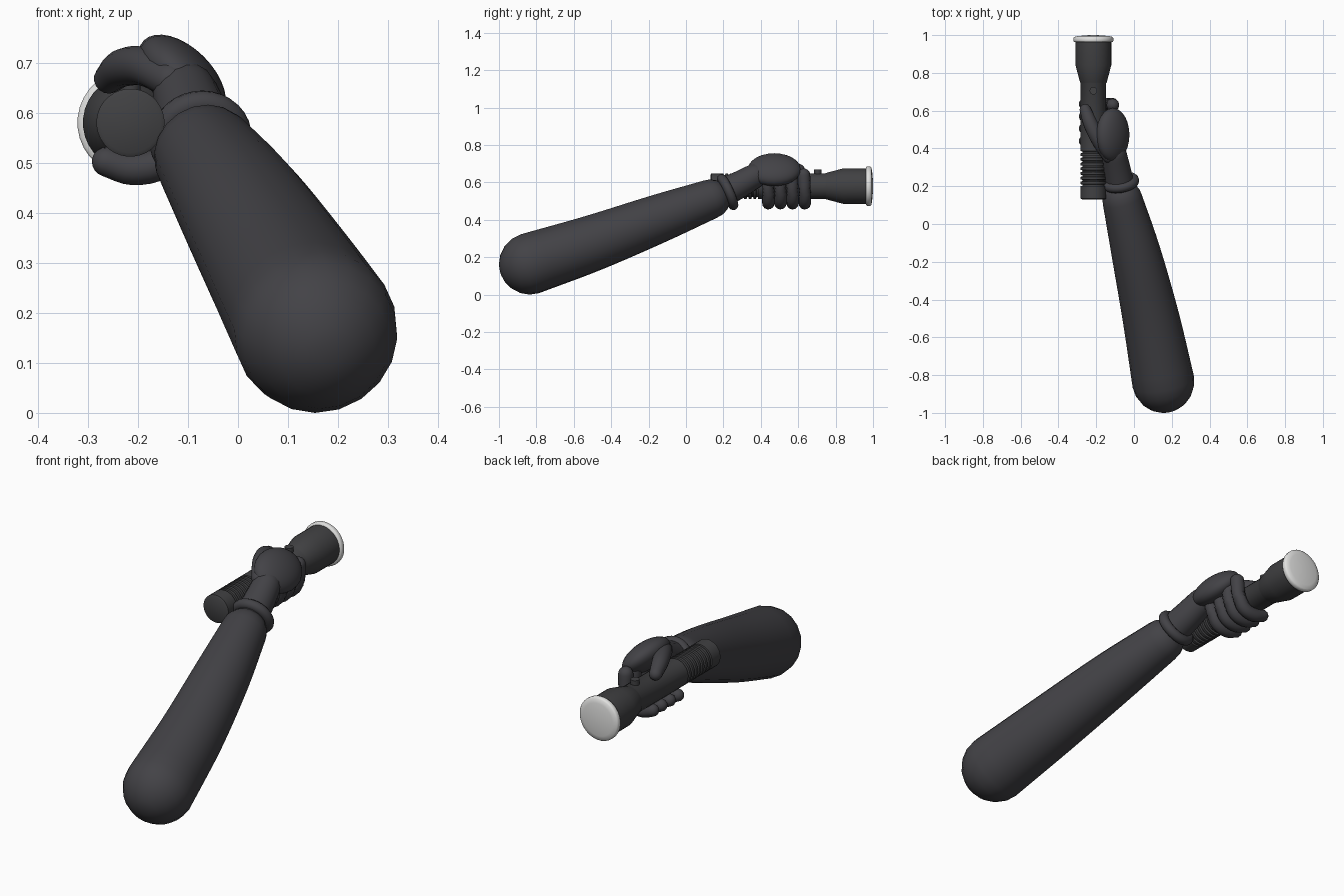
import bpy, math
from mathutils import Vector, Matrix

if "Cube" in bpy.data.objects:
    bpy.data.objects.remove(bpy.data.objects["Cube"], do_unlink=True)


def material(name, colour, rough):
    m = bpy.data.materials.new(name)
    m.use_nodes = True
    m.diffuse_color = colour
    b = m.node_tree.nodes["Principled BSDF"]
    b.inputs["Base Color"].default_value = colour
    b.inputs["Roughness"].default_value = rough
    return m


glove = material("charcoal glove", (0.056, 0.055, 0.062, 1), 0.7)
casing = material("dark grey casing", (0.052, 0.052, 0.055, 1), 0.6)
white = material("pale lens", (0.75, 0.75, 0.74, 1), 0.4)


def finish(ob, name, mat, angle=60):
    ob.name = name
    ob.data.materials.append(mat)
    bpy.ops.object.select_all(action="DESELECT")
    ob.select_set(True)
    bpy.context.view_layer.objects.active = ob
    bpy.ops.object.shade_smooth_by_angle(angle=math.radians(angle))
    return ob


def loft(name, rings, mat, sides, angle=60):
    """Skin circles given as (centre, radius, direction), closing both ends."""
    verts, faces = [], []
    for centre, radius, direction in rings:
        d = direction.normalized()
        side = d.cross(Vector((0.3, 0.1, 1))).normalized()
        up = side.cross(d)
        for i in range(sides):
            a = math.tau * i / sides
            verts.append(centre + radius * (math.cos(a) * side + math.sin(a) * up))
    for r in range(len(rings) - 1):
        for i in range(sides):
            j = (i + 1) % sides
            faces.append((r * sides + i, r * sides + j,
                          (r + 1) * sides + j, (r + 1) * sides + i))
    faces.append(tuple(reversed(range(sides))))
    faces.append(tuple(range(len(verts) - sides, len(verts))))
    mesh = bpy.data.meshes.new(name)
    mesh.from_pydata(verts, [], faces)
    ob = bpy.data.objects.new(name, mesh)
    bpy.context.collection.objects.link(ob)
    return finish(ob, name, mat, angle)


def limb(name, path, mat, sides=16, steps=5):
    """Round-ended tube through (x, y, z, radius) points."""
    p = [Vector(q) for q in path]
    p = [2 * p[0] - p[1]] + p + [2 * p[-1] - p[-2]]
    line = []
    for a, b, c, d in zip(p, p[1:], p[2:], p[3:]):
        for s in range(steps):
            t = s / steps
            line.append(0.5 * (2 * b + (c - a) * t + (2 * a - 5 * b + 4 * c - d) * t * t
                               + (3 * b - a - 3 * c + d) * t ** 3))
    line.append(p[-2])
    pos, rad = [q.to_3d() for q in line], [q[3] for q in line]
    last = len(pos) - 1
    rings = [(pos[i], rad[i], pos[min(i + 1, last)] - pos[max(i - 1, 0)])
             for i in range(last + 1)]
    d0, d1 = rings[0][2].normalized(), rings[-1][2].normalized()
    caps = [math.radians(a) for a in (18, 36, 54, 70, 82)]
    start = [(pos[0] - d0 * rad[0] * math.sin(a), rad[0] * math.cos(a), d0)
             for a in reversed(caps)]
    end = [(pos[-1] + d1 * rad[-1] * math.sin(a), rad[-1] * math.cos(a), d1) for a in caps]
    return loft(name, start + rings + end, mat, sides)


AX, AZ = -0.215, 0.58    # torch axis


def turned(name, profile, mat, angle=35):
    """Lathe (y, radius) pairs around the torch axis."""
    rings = [(Vector((AX, y, AZ)), r, Vector((0, 1, 0))) for y, r in profile]
    return loft(name, rings, mat, 32, angle)


# Sleeve and cuff
limb("forearm", [(0.155, -0.835, 0.165, 0.165), (0.09, -0.5, 0.275, 0.15),
                 (0.01, -0.15, 0.405, 0.13), (-0.062, 0.13, 0.51, 0.106)], glove, 20)
bpy.ops.mesh.primitive_torus_add(major_radius=0.078, minor_radius=0.025,
                                 major_segments=32, minor_segments=12)
cuff = bpy.context.object
cuff.matrix_world = Matrix.Translation((-0.075, 0.222, 0.548)) @ \
    Vector((-0.12, 0.9, 0.4)).to_track_quat("Z", "Y").to_matrix().to_4x4()
finish(cuff, "wrist_cuff", glove)

# Hand
limb("wrist", [(-0.075, 0.21, 0.55, 0.076), (-0.09, 0.29, 0.59, 0.072),
               (-0.105, 0.37, 0.635, 0.066)], glove)
bpy.ops.mesh.primitive_uv_sphere_add(segments=24, ring_count=16)
palm = bpy.context.object
palm.matrix_world = Matrix.Translation((-0.112, 0.472, 0.668)) @ \
    Matrix.Rotation(math.radians(45), 4, "Y") @ Matrix.Diagonal((0.108, 0.142, 0.062, 1))
finish(palm, "back_of_hand", glove)
limb("thumb", [(-0.135, 0.36, 0.665, 0.036), (-0.185, 0.44, 0.692, 0.039),
               (-0.23, 0.53, 0.69, 0.038), (-0.258, 0.605, 0.668, 0.03)], glove)
for i, fname in enumerate(("little", "ring", "middle", "index")):
    y = 0.44 + 0.065 * i
    limb(fname + "_finger", [(-0.112, y - 0.005, 0.64, 0.034), (-0.118, y, 0.56, 0.033),
                             (-0.152, y, 0.502, 0.033), (-0.21, y, 0.488, 0.033),
                             (-0.262, y, 0.502, 0.03)], glove, 12, 4)

# Torch body with grip grooves
profile = [(0.13, 0.06), (0.135, 0.068), (0.2, 0.068)]
for i in range(8):
    y = 0.2 + 0.025 * i
    profile += [(y + 0.002, 0.059), (y + 0.009, 0.059), (y + 0.011, 0.068), (y + 0.024, 0.068)]
profile += [(0.745, 0.068), (0.75, 0.071), (0.84, 0.095), (0.965, 0.095)]
turned("torch_body", profile, casing)

# Lens cap and switch
turned("lens", [(0.962, 0.09), (0.964, 0.103), (0.97, 0.106), (0.985, 0.106), (0.991, 0.1),
                (0.995, 0.08), (0.998, 0.05), (1.0, 0.02)], white, 60)
bpy.ops.mesh.primitive_cylinder_add(vertices=20, radius=0.02, depth=0.05,
                                    location=(AX, 0.705, 0.645))
finish(bpy.context.object, "switch_button", casing, 35)
